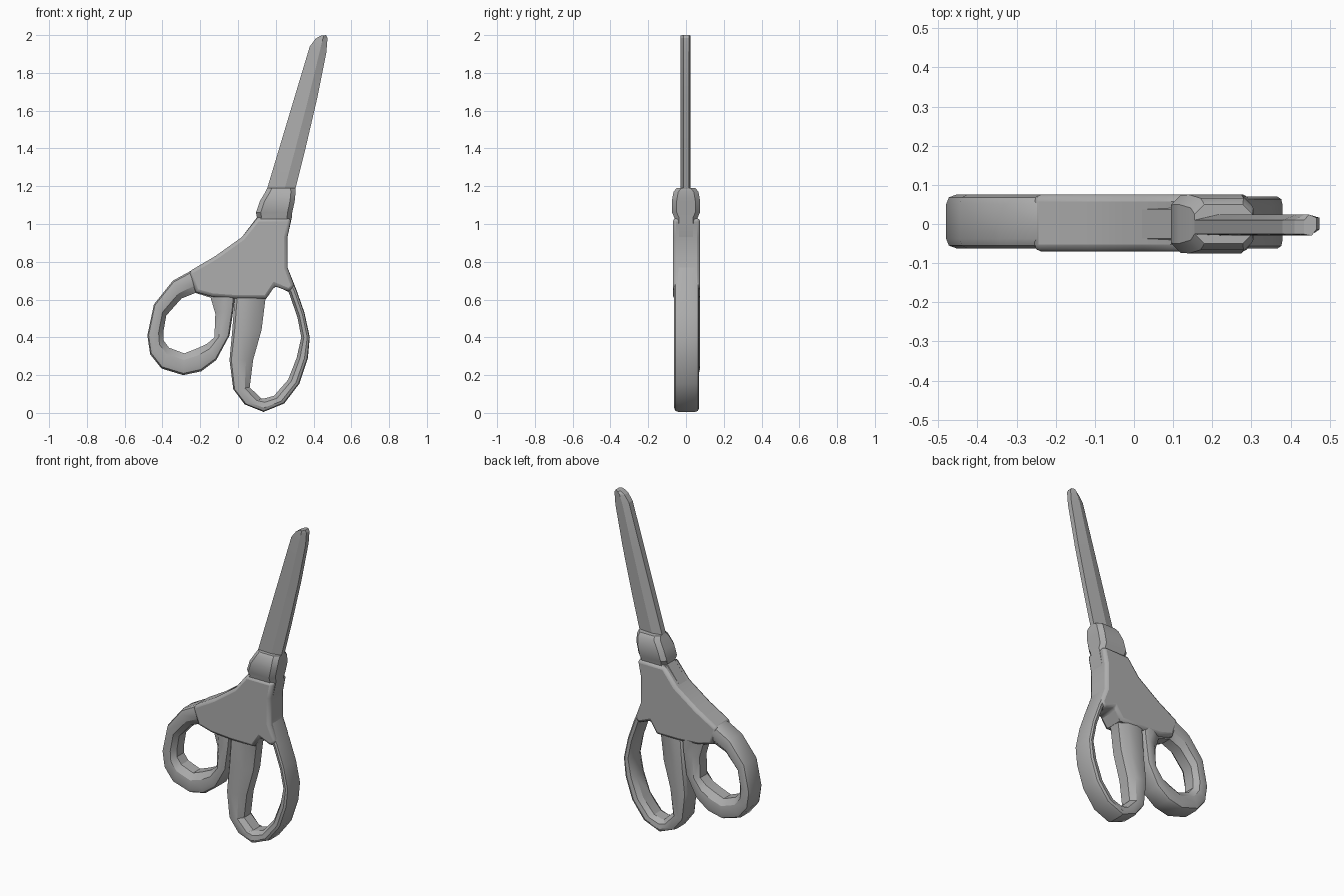
import bpy, bmesh, math

if "Cube" in bpy.data.objects:
    bpy.data.objects.remove(bpy.data.objects["Cube"])

GREY = (0.42, 0.42, 0.42, 1)
mat = bpy.data.materials.new("plain grey")
mat.use_nodes = True
mat.diffuse_color = GREY
mat.node_tree.nodes["Principled BSDF"].inputs["Base Color"].default_value = GREY


def finish(name, bm, angle=32):
    bmesh.ops.recalc_face_normals(bm, faces=bm.faces)
    mesh = bpy.data.meshes.new(name)
    bm.to_mesh(mesh)
    bm.free()
    mesh.materials.append(mat)
    ob = bpy.data.objects.new(name, mesh)
    bpy.context.collection.objects.link(ob)
    bpy.ops.object.select_all(action='DESELECT')
    bpy.context.view_layer.objects.active = ob
    ob.select_set(True)
    bpy.ops.object.shade_smooth_by_angle(angle=math.radians(angle))
    return ob


def loft(name, loops, closed=False, angle=32):
    """Skin a row of equal point loops; closed joins the last to the first."""
    bm = bmesh.new()
    rows = [[bm.verts.new(p) for p in loop] for loop in loops]
    n = len(rows[0])
    pairs = list(zip(rows, rows[1:]))
    if closed:
        pairs.append((rows[-1], rows[0]))
    else:
        bm.faces.new(rows[0])
        bm.faces.new(rows[-1])
    for a, b in pairs:
        for i in range(n):
            j = (i + 1) % n
            bm.faces.new((a[i], a[j], b[j], b[i]))
    return finish(name, bm, angle)


def grip(name, outer, inner, y0, y1):
    """Finger loop: rounded section between an outer and an inner outline."""
    mid, h = (y0 + y1) / 2, (y1 - y0) / 2
    section = [(0, -.65), (.08, -.9), (.3, -1), (.7, -.92), (1, -.5),
               (1, .5), (.7, .92), (.3, 1), (.08, .9), (0, .65)]
    loops = [[(ox + (ix - ox) * t, mid + h * s, oz + (iz - oz) * t)
              for t, s in section]
             for (ox, oz), (ix, iz) in zip(outer, inner)]
    return loft(name, loops, closed=True)


# Finger loops
grip("small_finger_loop",
     [(-.48, .41), (-.445, .575), (-.345, .7), (-.18, .79), (0, .78), (-.022, .56),
      (-.045, .41), (-.115, .28), (-.195, .22), (-.29, .2), (-.405, .235), (-.465, .31)],
     [(-.395, .43), (-.38, .515), (-.3, .605), (-.225, .635), (-.145, .61), (-.12, .525),
      (-.125, .4), (-.165, .365), (-.22, .34), (-.285, .315), (-.365, .345), (-.395, .385)],
     -.062, .075)
grip("large_finger_loop",
     [(-.015, .64), (-.03, .44), (-.045, .28), (-.025, .125), (.035, .045), (.135, .005),
      (.245, .05), (.325, .155), (.37, .29), (.38, .4), (.352, .53), (.31, .65),
      (.262, .77), (.12, .8)],
     [(.145, .6), (.125, .44), (.08, .28), (.062, .135), (.125, .075), (.145, .078),
      (.19, .09), (.265, .175), (.31, .29), (.335, .4), (.315, .505), (.268, .64),
      (.23, .66), (.195, .675)],
     -.063, .07)

# Body joining both loops to the neck
outline = [(-.26, .748), (-.12, .83), (.02, .93), (.1, 1.03), (.282, 1.03), (.262, .93),
           (.262, .77), (.3, .67), (.272, .64), (.195, .672), (.15, .605), (0, .605),
           (-.135, .615), (-.225, .64)]
bm = bmesh.new()
face = bm.faces.new([bm.verts.new((x, -.07, z)) for x, z in outline])
ext = bmesh.ops.extrude_face_region(bm, geom=[face])
bmesh.ops.translate(bm, vec=(0, .145, 0),
                    verts=[v for v in ext["geom"] if isinstance(v, bmesh.types.BMVert)])
body = finish("handle_body", bm)
bevel = body.modifiers.new("soft_rim", 'BEVEL')
bevel.width = .018
bevel.segments = 2
bevel.limit_method = 'ANGLE'
bevel.angle_limit = math.radians(60)

# Neck: chamfered collar that holds the blades
neck = []
for z, x0, x1, h in [(.93, .02, .262, .062), (1.035, .1, .285, .062), (1.06, .095, .287, .074),
                     (1.12, .115, .3, .075), (1.17, .145, .305, .066), (1.19, .155, .303, .05)]:
    c = .025
    neck.append([(x0 + c, -h, z), (x1 - c, -h, z), (x1, -h + c, z), (x1, h - c, z),
                 (x1 - c, h, z), (x0 + c, h, z), (x0, h - c, z), (x0, -h + c, z)])
loft("neck_collar", neck)

# Closed blades: hollow-ground bevels on opposite edges
blade_section = [(0, -.026), (.62, -.03), (1, -.014), (1, .016), (.4, .024), (0, .01)]
blade = []
for z0, z1, x0, x1 in [(1.15, 1.15, .143, .295), (1.39, 1.39, .215, .355),
                       (1.66, 1.66, .296, .418), (1.94, 1.91, .38, .468),
                       (1.98, 1.985, .41, .474), (1.996, 2.0, .435, .466)]:
    blade.append([(x0 + (x1 - x0) * t, y, z0 + (z1 - z0) * t) for t, y in blade_section])
loft("blades", blade, angle=12)
